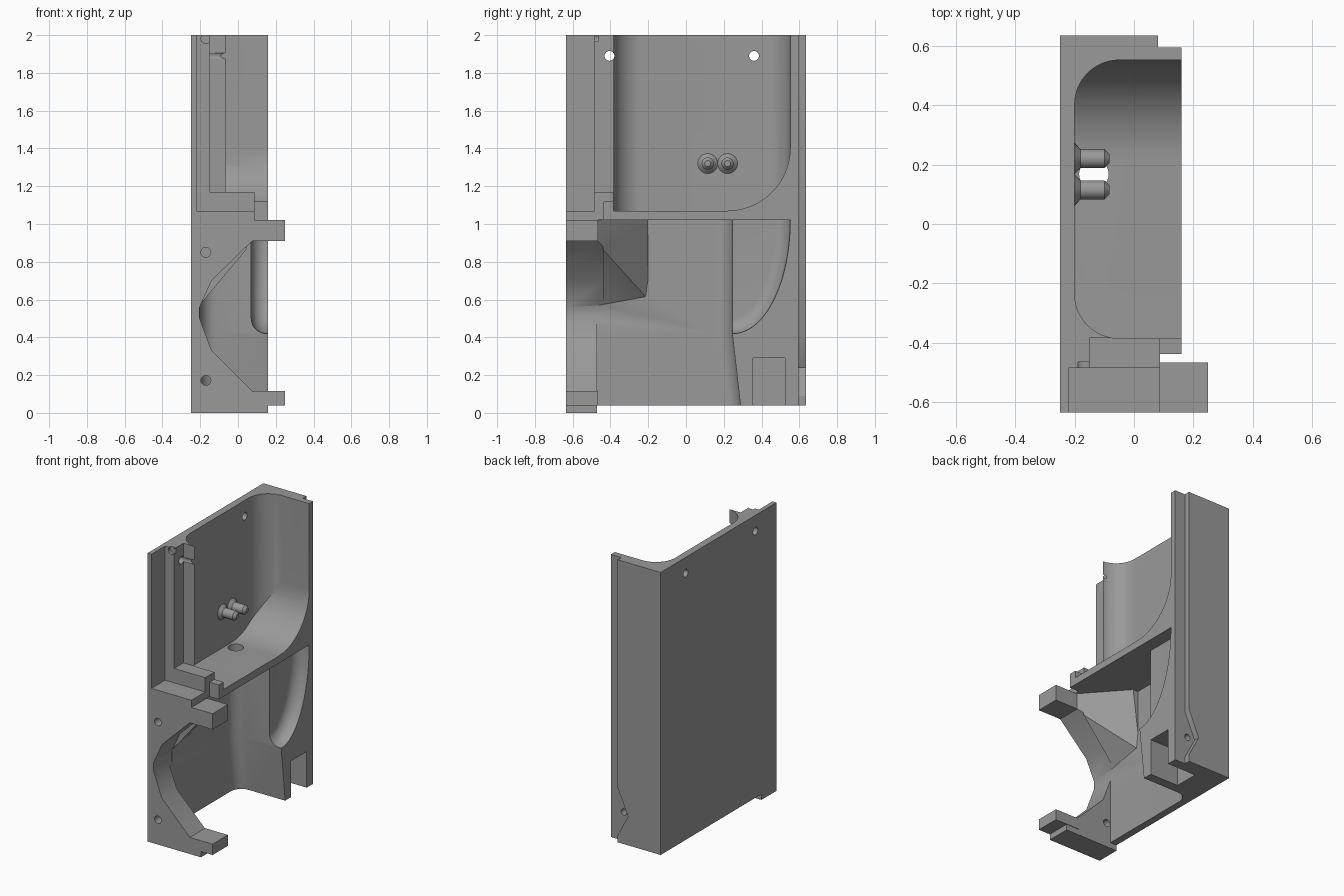
import bpy, bmesh, math

if "Cube" in bpy.data.objects:
    bpy.data.objects.remove(bpy.data.objects["Cube"])

grey = bpy.data.materials.new("mid grey")
grey.diffuse_color = (0.32, 0.32, 0.32, 1)
grey.use_nodes = True
grey.node_tree.nodes["Principled BSDF"].inputs["Base Color"].default_value = grey.diffuse_color


def make(name, bm):
    bmesh.ops.recalc_face_normals(bm, faces=bm.faces)
    me = bpy.data.meshes.new(name)
    bm.to_mesh(me)
    bm.free()
    ob = bpy.data.objects.new(name, me)
    bpy.context.collection.objects.link(ob)
    me.materials.append(grey)
    return ob


def loft(name, rings):
    """Closed solid through rings that have equal point counts."""
    bm = bmesh.new()
    vs = [[bm.verts.new(p) for p in r] for r in rings]
    n = len(rings[0])
    for a, b in zip(vs, vs[1:]):
        for i in range(n):
            bm.faces.new((a[i], a[(i + 1) % n], b[(i + 1) % n], b[i]))
    bm.faces.new(vs[0])
    bm.faces.new(vs[-1])
    return make(name, bm)


def place(axis, h, u, v):
    return {'x': (h, u, v), 'y': (u, h, v), 'z': (u, v, h)}[axis]


def prism(name, axis, pts, lo, hi):
    return loft(name, [[place(axis, h, u, v) for u, v in pts] for h in (lo, hi)])


def box(name, x0, x1, y0, y1, z0, z1):
    return prism(name, 'z', [(x0, y0), (x1, y0), (x1, y1), (x0, y1)], z0, z1)


def arc(cu, cv, r, a0, a1, n=16):
    return [(cu + r * math.cos(math.radians(a0 + (a1 - a0) * i / n)),
             cv + r * math.sin(math.radians(a0 + (a1 - a0) * i / n))) for i in range(n + 1)]


def rod(name, axis, u, v, sections, n=24):
    """Turned part: sections are (height, radius)."""
    return loft(name, [[place(axis, h, *p) for p in arc(u, v, r, 0, 360, n)[:-1]]
                       for h, r in sections])


def hull(name, pts):
    bm = bmesh.new()
    for p in pts:
        bm.verts.new(p)
    bmesh.ops.convex_hull(bm, input=bm.verts)
    return make(name, bm)


def boolean(ob, tool, op='DIFFERENCE'):
    m = ob.modifiers.new("bool", 'BOOLEAN')
    m.operation, m.object, m.solver = op, tool, 'EXACT'
    bpy.context.view_layer.objects.active = ob
    bpy.ops.object.modifier_apply(modifier=m.name)
    bpy.data.objects.remove(tool)


# half-shell block with lowered front foot
body = box("housing_shell", -0.25, 0.16, -0.635, 0.635, 0, 2)
boolean(body, box("bottom_cut", -1, 1, -0.47, 1, -0.1, 0.04))

# upper cavity: rounded plan crossed with a large rounded rear corner
cavity = prism("upper_cavity", 'z',
               arc(-0.05, -0.235, 0.15, 180, 270) + [(0.4, -0.385), (0.4, 0.552)]
               + arc(-0.05, 0.402, 0.15, 90, 180), 1.0, 2.2)
boolean(cavity, prism("cavity_side", 'x',
                      [(-0.8, 2.1), (-0.8, 1.07)] + arc(0.217, 1.405, 0.335, -90, 0, 24)
                      + [(0.552, 2.1)], -0.5, 0.5), 'INTERSECT')
boolean(body, cavity)

# stepped front edge above the shelf
for c in [(-0.22, 1, -1, -0.485, 1.07, 3), (-0.15, 1, -0.5, -0.384, 1.17, 3),
          (0.088, 1, -1, -0.438, 1.02, 3), (0.088, 1, -0.5, -0.384, 1.12, 3)]:
    boolean(body, box("front_step", *c))

# lower cavity, its rear wall leaning back near the bottom
def plan(yb, z):
    pts = [(0.4, -0.47), (-0.2, -0.47)] + arc(-0.12, yb - 0.08, 0.08, 180, 90, 10) + [(0.4, yb)]
    return [(x, y, z) for x, y in pts]

boolean(body, loft("lower_cavity", [plan(0.3, -0.06), plan(0.245, 0.42), plan(0.245, 1.02)]))

# sloping shoulder under the shelf at the front
front = [(0.088, 1.03), (0.088, 0.91), (-0.14, 0.70), (-0.205, 0.56), (-0.22, 1.03)]
boolean(body, hull("shoulder", [(x, -0.48, z) for x, z in front]
                   + [(-0.215, -0.2, 0.6), (-0.21, -0.2, 1.03), (-0.16, -0.2, 1.03)]), 'UNION')

# angular opening in the front wall
boolean(body, prism("front_opening", 'y',
                    [(0.5, 0.91), (0.075, 0.91), (-0.14, 0.70), (-0.203, 0.56), (-0.203, 0.5),
                     (-0.14, 0.33), (0.075, 0.115), (0.5, 0.115)], -1, -0.44))

# two projecting lugs
for z0, z1 in ((0.04, 0.115), (0.91, 1.02)):
    boolean(body, box("lug", 0.06, 0.25, -0.635, -0.467, z0, z1), 'UNION')

# scooped pocket in the rear rib, with a rounded floor edge
outline = [(0.2, 1.02), (0.2, 0.42)] + \
    [(0.25 + 0.302 * math.sin(a), 1.02 - 0.6 * math.cos(a))
     for a in [math.pi / 2 * i / 20 for i in range(21)]]
rings = []
for i in range(9):
    t = math.pi / 2 * i / 8
    d = 0.08 * (1 - math.sin(t))
    x = 0.15 - 0.08 * math.cos(t)
    rings.append([(x, 0.2 + (y - 0.2) * (1 - d / 0.352), 1.02 - (1.02 - z) * (1 - d / 0.6))
                  for y, z in outline])
rings.append([(0.4, y, z) for _, y, z in rings[-1]])
boolean(body, loft("scoop", rings))

# notch at the rear foot, and rebate down the rear edge that widens near the bottom
boolean(body, box("notch", -0.06, 1, 0.355, 0.525, -1, 0.29))
boolean(body, prism("rebate", 'y',
                    [(0.5, -0.1), (0.08, -0.1), (0.08, 0.09), (0.0, 0.24), (0.08, 0.42),
                     (0.08, 2.1), (0.5, 2.1)], 0.595, 0.8))

# screw and wiring holes
holes = [('x', -0.405, 1.89, 0.026, -0.5, 0.3), ('x', 0.36, 1.89, 0.026, -0.5, 0.3),
         ('y', -0.17, 0.85, 0.026, -0.8, -0.55), ('y', -0.17, 0.172, 0.026, -0.8, -0.4),
         ('y', -0.17, 1.982, 0.026, -0.6, -0.465), ('y', 0.06, 0.24, 0.022, 0.45, 0.8),
         ('z', -0.135, 0.168, 0.05, 0.95, 1.2)]
for axis, u, v, r, lo, hi in holes:
    boolean(body, rod("hole", axis, u, v, [(lo, r), (hi, r)]))

# mounting pins with flared bases
pins = [rod("pin", 'x', y, 1.32, [(-0.21, 0.053), (-0.2, 0.053), (-0.18, 0.032),
                                  (-0.1, 0.032), (-0.083, 0.016)]) for y in (0.115, 0.22)]

for ob in [body] + pins:
    bpy.ops.object.select_all(action='DESELECT')
    ob.select_set(True)
    bpy.context.view_layer.objects.active = ob
    bpy.ops.object.shade_smooth_by_angle(angle=math.radians(25))
